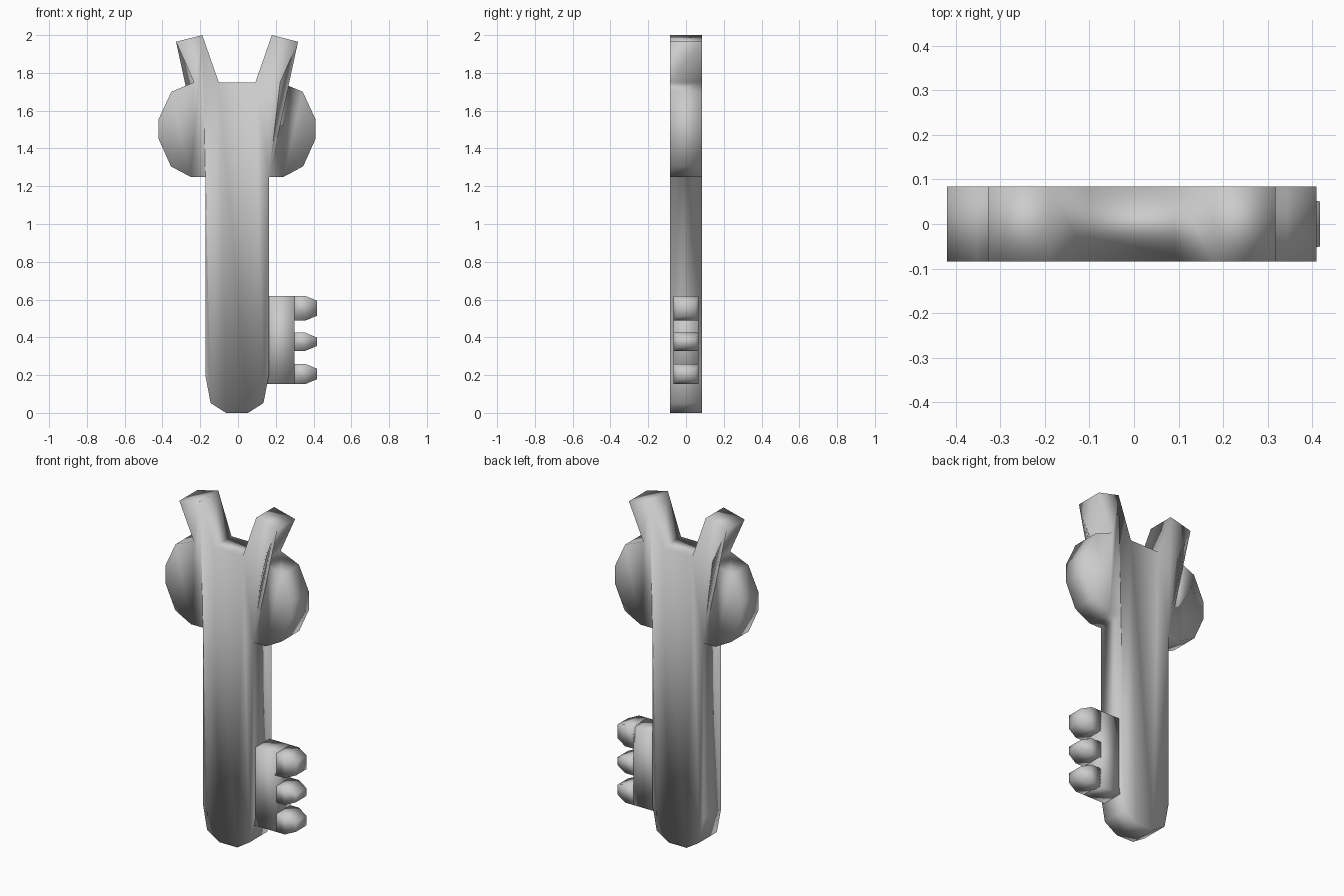
import bpy, bmesh

if "Cube" in bpy.data.objects:
    bpy.data.objects.remove(bpy.data.objects["Cube"])

CX = -0.005   # symmetry line of the shaft and head


def finish(name, bm):
    bmesh.ops.recalc_face_normals(bm, faces=bm.faces)
    mesh = bpy.data.meshes.new(name)
    bm.to_mesh(mesh)
    bm.free()
    for p in mesh.polygons:
        p.use_smooth = True
    obj = bpy.data.objects.new(name, mesh)
    bpy.context.collection.objects.link(obj)
    return obj


def slab(name, outline, half):
    """Extrude an x-z outline symmetrically in y."""
    bm = bmesh.new()
    front = [bm.verts.new((x, -half, z)) for x, z in outline]
    back = [bm.verts.new((x, half, z)) for x, z in outline]
    n = len(outline)
    caps = [bm.faces.new(front), bm.faces.new(back[::-1])]
    for i in range(n):
        j = (i + 1) % n
        bm.faces.new((front[i], front[j], back[j], back[i]))
    bmesh.ops.triangulate(bm, faces=caps)
    return finish(name, bm)


def loft(name, sections):
    """Join rectangular sections (x, z low, z high, half depth) along x."""
    bm = bmesh.new()
    rings = [[bm.verts.new((x, y, z)) for y, z in
              ((-h, lo), (h, lo), (h, hi), (-h, hi))]
             for x, lo, hi, h in sections]
    for a, b in zip(rings, rings[1:]):
        for i in range(4):
            j = (i + 1) % 4
            bm.faces.new((a[i], a[j], b[j], b[i]))
    bm.faces.new(rings[0])
    bm.faces.new(rings[-1])
    return finish(name, bm)


# Shaft, rounded head and two horns as one flat mirrored outline
half = [(0.058, 0), (0.14, 0.052), (0.168, 0.2), (0.168, 1.25), (0.247, 1.25),
        (0.35, 1.305), (0.415, 1.45), (0.415, 1.555), (0.348, 1.70),
        (0.228, 1.75), (0.323, 1.965), (0.184, 2.0), (0.097, 1.75)]
outline = [(CX + x, z) for x, z in half] + [(CX - x, z) for x, z in reversed(half)]
slab("key_body", outline, 0.084)

# Bit plate with three tapered teeth
loft("bit_plate", [(0.15, 0.152, 0.62, 0.067), (0.30, 0.152, 0.62, 0.067)])
for i, (lo, hi) in enumerate([(0.152, 0.26), (0.328, 0.425), (0.488, 0.62)]):
    loft(f"tooth_{i + 1}", [(0.29, lo, hi, 0.067), (0.355, lo, hi, 0.067),
                            (0.418, lo + 0.026, hi - 0.026, 0.05)])
